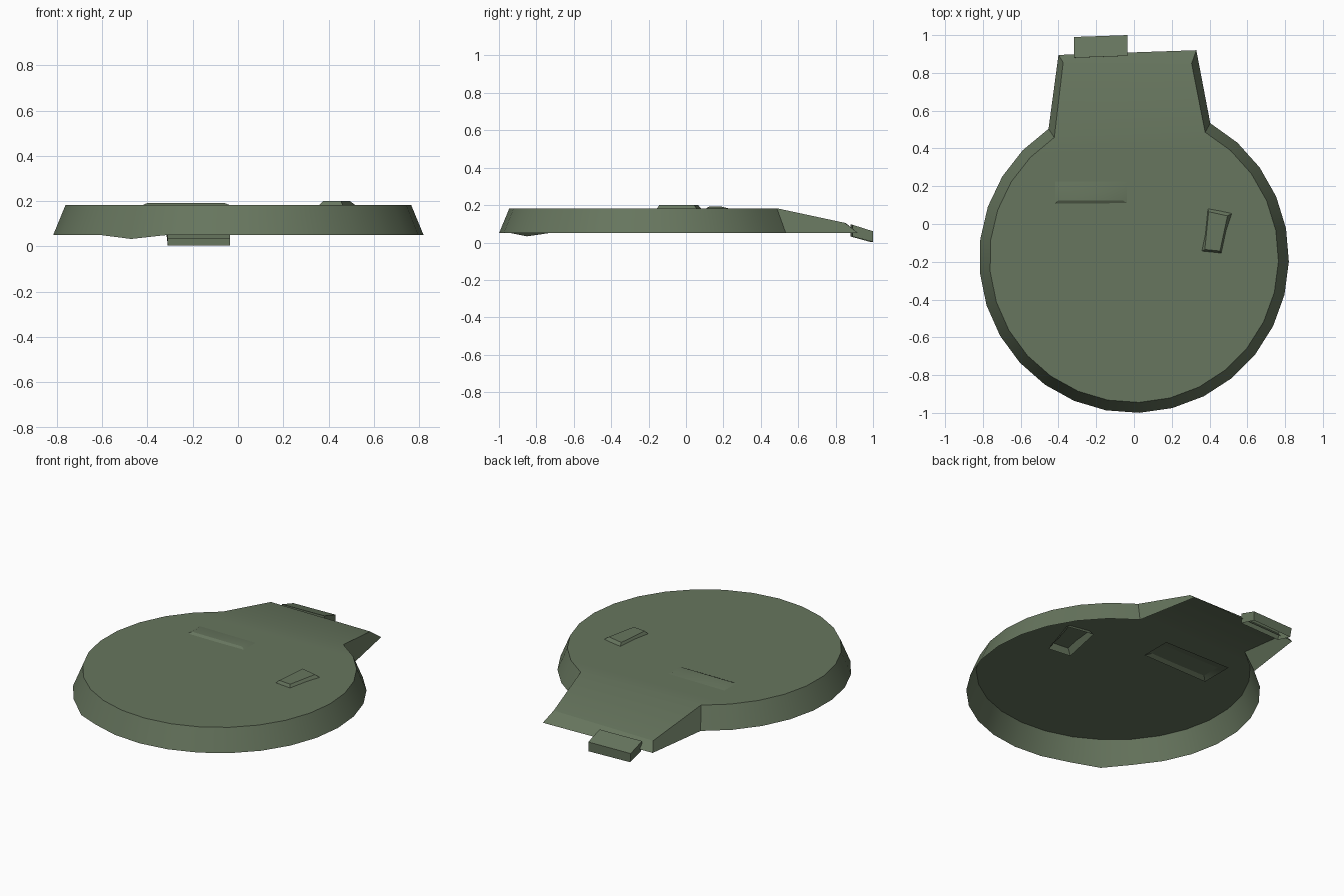
import bpy, math

if "Cube" in bpy.data.objects:
    bpy.data.objects.remove(bpy.data.objects["Cube"])

# One dull green for the whole model
green = bpy.data.materials.new("dull_green")
green.diffuse_color = (0.135, 0.180, 0.112, 1)
green.use_nodes = True
green.node_tree.nodes["Principled BSDF"].inputs["Base Color"].default_value = green.diffuse_color


def make(name, verts, faces, angle):
    """Mesh object with smooth shading that keeps edges sharper than angle."""
    me = bpy.data.meshes.new(name)
    me.from_pydata(verts, [], faces)
    me.materials.append(green)
    ob = bpy.data.objects.new(name, me)
    bpy.context.collection.objects.link(ob)
    bpy.ops.object.select_all(action='DESELECT')
    ob.select_set(True)
    bpy.context.view_layer.objects.active = ob
    bpy.ops.object.shade_smooth_by_angle(angle=math.radians(angle))
    return ob


def walls(n):
    """Side faces between a lower ring 0..n-1 and an upper ring n..2n-1."""
    return [(i, (i + 1) % n, n + (i + 1) % n, n + i) for i in range(n)]


def shell(name, low, high, angle=30):
    """Capped shell, open underneath, from two counter-clockwise rings."""
    n = len(low)
    return make(name, low + high, walls(n) + [tuple(range(n, 2 * n))], angle)


# Hatch lid: open shell, round with a tongue that slopes down at the back
SEG, START, SWEEP = 24, 123.5, 297.0


def arc(r, z):
    pts = []
    for i in range(SEG + 1):
        a = math.radians(START + SWEEP * i / SEG)
        pts.append((r * math.cos(a), -0.18 + r * math.sin(a), z))
    return pts


low = arc(0.82, 0.05)
low[9] = (low[9][0], low[9][1], 0.033)      # small dip in the rim
low += [(0.33, 0.92, 0.05), (-0.40, 0.895, 0.05)]
high = arc(0.765, 0.183) + [(0.305, 0.85, 0.105), (-0.375, 0.855, 0.103)]
n = len(low)
disc = tuple(range(n, n + SEG + 1))
tongue = (n, n + SEG, n + SEG + 1, n + SEG + 2)
make("hatch_lid", low + high, walls(n) + [disc, tongue], 32)

# Low pad rising through the lid
shell("grip_pad",
      [(-0.45, 0.08, 0.168), (0.0, 0.09, 0.168), (0.0, 0.28, 0.168), (-0.45, 0.285, 0.168)],
      [(-0.40, 0.125, 0.192), (-0.06, 0.125, 0.192), (-0.06, 0.19, 0.192), (-0.40, 0.19, 0.192)])

# Small tapered block on the right
shell("latch_block",
      [(0.33, -0.16, 0.15), (0.475, -0.175, 0.15), (0.56, 0.08, 0.15), (0.385, 0.11, 0.15)],
      [(0.375, -0.135, 0.2), (0.455, -0.143, 0.2), (0.495, 0.043, 0.2), (0.395, 0.065, 0.2)])

# Hinge block at the end of the tongue
shell("hinge_block",
      [(-0.31, 0.88, 0.032), (-0.035, 0.89, 0.032), (-0.035, 1.0, 0.003), (-0.31, 0.985, 0.003)],
      [(-0.317, 0.88, 0.095), (-0.035, 0.89, 0.095), (-0.035, 1.0, 0.06), (-0.317, 0.99, 0.06)])
